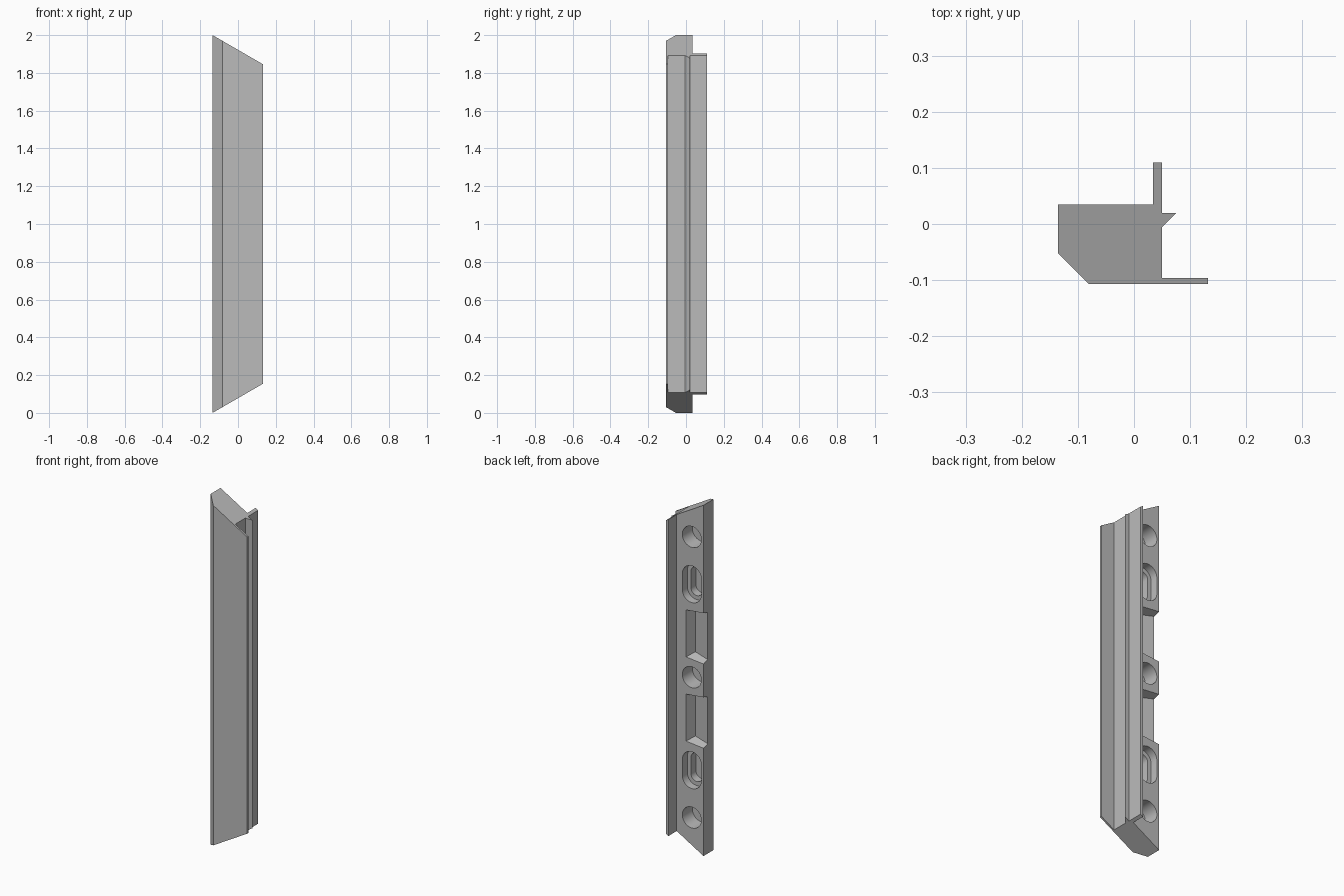
import bpy, bmesh, math

old = bpy.data.objects.get("Cube")
if old:
    bpy.data.objects.remove(old, do_unlink=True)

grey = bpy.data.materials.new("mid_grey")
grey.use_nodes = True
colour = (0.5, 0.5, 0.5, 1)
grey.diffuse_color = colour
grey.node_tree.nodes["Principled BSDF"].inputs["Base Color"].default_value = colour

LEFT, BACK = -0.135, 0.035      # body's outer side and rear face
MITRE = math.tan(math.radians(30))


def loft(bm, lower, upper):
    """Closed solid between two matching outlines."""
    a = [bm.verts.new(p) for p in lower]
    b = [bm.verts.new(p) for p in upper]
    bm.faces.new(a)
    bm.faces.new(b)
    for i in range(len(a)):
        j = (i + 1) % len(a)
        bm.faces.new((a[i], a[j], b[j], b[i]))


def make_object(name, bm):
    bmesh.ops.recalc_face_normals(bm, faces=bm.faces)
    mesh = bpy.data.meshes.new(name)
    bm.to_mesh(mesh)
    bm.free()
    mesh.materials.append(grey)
    obj = bpy.data.objects.new(name, mesh)
    bpy.context.collection.objects.link(obj)
    return obj


# Rail: flanged section with a fin and a small barb, mitred at both ends
section = [(LEFT, BACK), (LEFT, -0.053), (-0.081, -0.107), (0.132, -0.107),
           (0.132, -0.096), (0.05, -0.096), (0.05, -0.006), (0.076, 0.02),
           (0.05, 0.02), (0.05, 0.11), (0.034, 0.11), (0.034, BACK)]
bm = bmesh.new()
loft(bm, [(x, y, MITRE * (x - LEFT)) for x, y in section],
     [(x, y, 2 - MITRE * (x - LEFT)) for x, y in section])
rail = make_object("mitred_rail", bm)


def pocket(z, radius, straight, depth, x=-0.061, steps=16):
    """Round or slotted blind hole sunk into the rear face."""
    bm = bmesh.new()
    ring = []
    for end in (0, 1):
        for i in range(steps + 1 if straight else steps):
            t = math.pi * (end + i / steps)
            shift = straight / 2 * (1 - 2 * end)
            ring.append((x + radius * math.cos(t), z + shift + radius * math.sin(t)))
    loft(bm, [(px, BACK - depth, pz) for px, pz in ring],
         [(px, BACK + 0.02, pz) for px, pz in ring])
    return make_object("pocket_cutter", bm)


def corner_notch(z):
    """Tilted notch across the rear corner, with sloping ends."""
    bm = bmesh.new()
    ix, iy = -0.045, -0.02
    outline = []
    for u, v in ((0, 0), (1.4, 0), (1.4, 1.4), (0, 1.4)):
        outline.append((ix + 0.02 * u - 0.09 * v, iy + 0.055 * u + 0.017 * v,
                        0.12 + 0.014 * (u + v)))
    loft(bm, [(x, y, z - h) for x, y, h in outline],
         [(x, y, z + h) for x, y, h in outline])
    return make_object("notch_cutter", bm)


# Screw holes, stepped slots and corner notches, mirrored about mid height
cutters = [pocket(1, 0.06, 0, 0.09)]
for side in (-1, 1):
    cutters.append(pocket(1 + side * 0.8, 0.06, 0, 0.09))
    cutters.append(pocket(1 + side * 0.53, 0.06, 0.09, 0.045))
    cutters.append(pocket(1 + side * 0.53, 0.037, 0.09, 0.09))
    cutters.append(corner_notch(1 + side * 0.24))

bpy.ops.object.select_all(action='DESELECT')
rail.select_set(True)
bpy.context.view_layer.objects.active = rail
for cutter in cutters:
    cutter.hide_render = True
    mod = rail.modifiers.new("cut", 'BOOLEAN')
    mod.operation = 'DIFFERENCE'
    mod.solver = 'EXACT'
    mod.object = cutter
    bpy.ops.object.modifier_apply(modifier=mod.name)
    bpy.data.objects.remove(cutter, do_unlink=True)

bpy.ops.object.shade_smooth_by_angle(angle=math.radians(30))
